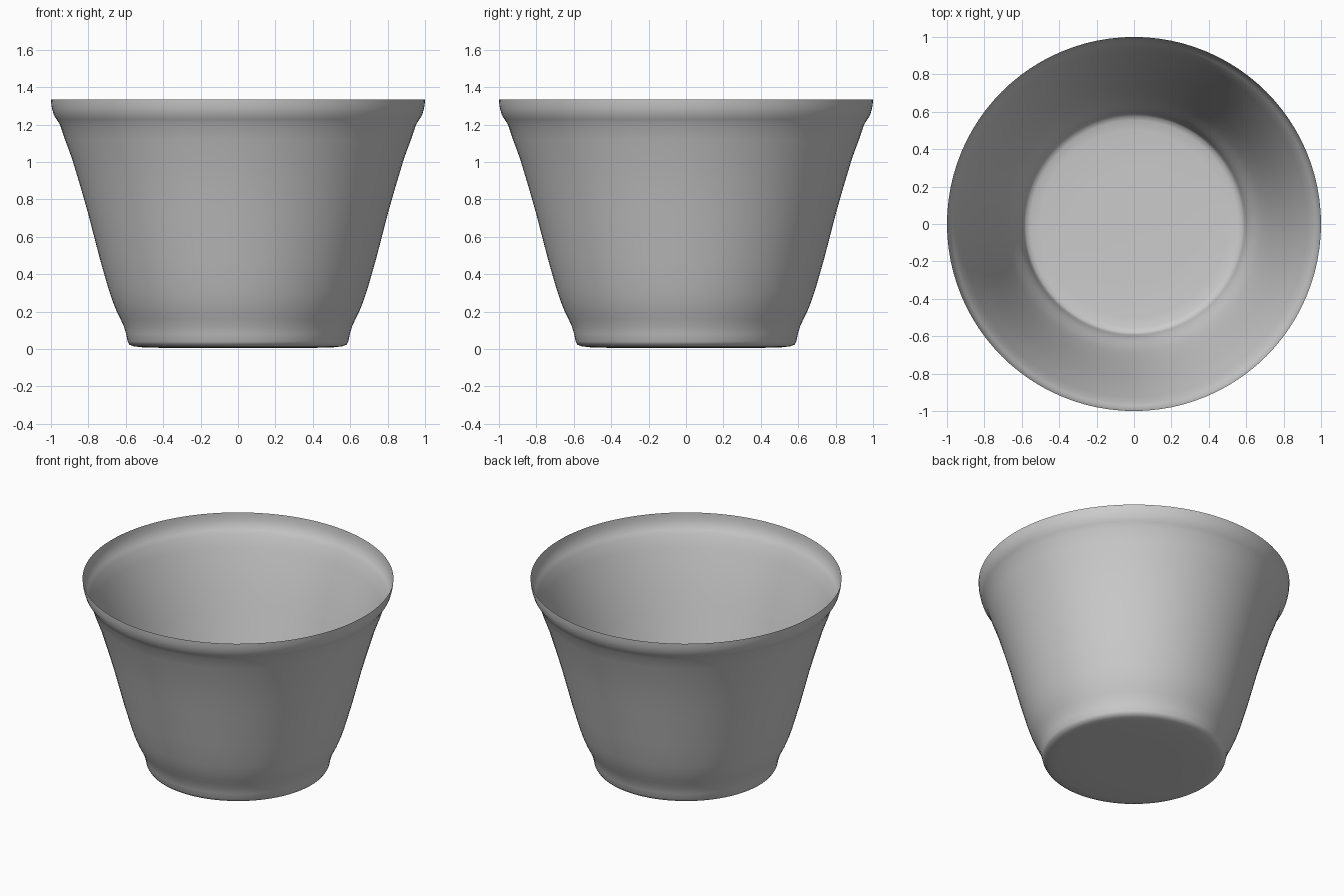
import bpy, bmesh, math

if "Cube" in bpy.data.objects:
    bpy.data.objects.remove(bpy.data.objects["Cube"])

# Thin-walled cup: (radius, height) from the centre of the base up to the open rim
profile = [
    (0.0, 0.005), (0.3, 0.005), (0.50, 0.008), (0.555, 0.014), (0.58, 0.023), (0.59, 0.04),
    (0.598, 0.08), (0.61, 0.12), (0.628, 0.16), (0.65, 0.205), (0.672, 0.26),
    (0.692, 0.32), (0.738, 0.48), (0.80, 0.72), (0.84, 0.86), (0.888, 1.02),
    (0.925, 1.12), (0.952, 1.20), (0.97, 1.228), (0.984, 1.25), (0.993, 1.28),
    (0.998, 1.305), (1.0, 1.335),
]
SIDES = 96

# Revolve the profile around z
bm = bmesh.new()
verts = [bm.verts.new((r, 0, z)) for r, z in profile]
edges = [bm.edges.new(pair) for pair in zip(verts, verts[1:])]
bmesh.ops.spin(bm, geom=verts + edges, cent=(0, 0, 0), axis=(0, 0, 1),
               angle=math.tau, steps=SIDES, use_merge=True)
bmesh.ops.remove_doubles(bm, verts=bm.verts, dist=1e-4)

# Make the faces point outwards
bm.normal_update()
bm.faces.ensure_lookup_table()
side = max(bm.faces, key=lambda f: f.calc_center_median().z)
c = side.calc_center_median()
if side.normal.x * c.x + side.normal.y * c.y < 0:
    bmesh.ops.reverse_faces(bm, faces=bm.faces)

mesh = bpy.data.meshes.new("cup_shell")
bm.to_mesh(mesh)
bm.free()
cup = bpy.data.objects.new("cup_shell", mesh)
bpy.context.collection.objects.link(cup)

# Smooth body, crisp base edge
bpy.context.view_layer.objects.active = cup
cup.select_set(True)
bpy.ops.object.shade_smooth_by_angle(angle=math.radians(40))
